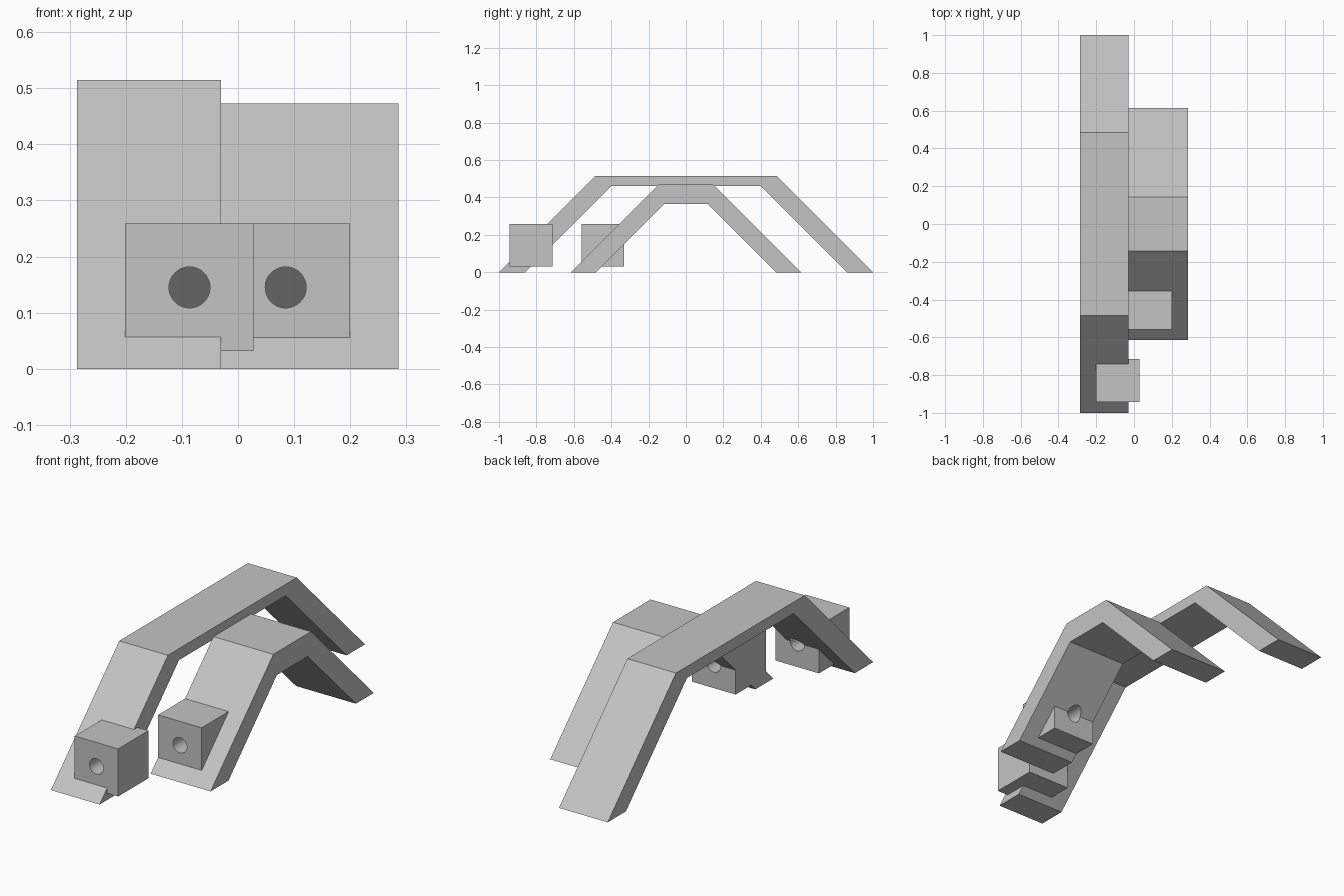
import bpy, bmesh, math
from mathutils import Matrix

if "Cube" in bpy.data.objects:
    bpy.data.objects.remove(bpy.data.objects["Cube"])

grey = bpy.data.materials.new("plain_grey")
grey.diffuse_color = (0.55, 0.55, 0.55, 1)
grey.use_nodes = True
grey.node_tree.nodes["Principled BSDF"].inputs["Base Color"].default_value = grey.diffuse_color


def add_object(name, bm):
    bmesh.ops.recalc_face_normals(bm, faces=bm.faces[:])
    mesh = bpy.data.meshes.new(name)
    bm.to_mesh(mesh)
    bm.free()
    mesh.materials.append(grey)
    obj = bpy.data.objects.new(name, mesh)
    bpy.context.collection.objects.link(obj)
    return obj


def prism(name, profile, x0, x1):
    """Extrude a (y, z) profile from x0 to x1."""
    bm = bmesh.new()
    face = bm.faces.new([bm.verts.new((x0, y, z)) for y, z in profile])
    ext = bmesh.ops.extrude_face_region(bm, geom=[face])
    verts = [v for v in ext["geom"] if isinstance(v, bmesh.types.BMVert)]
    bmesh.ops.translate(bm, verts=verts, vec=(x1 - x0, 0, 0))
    return add_object(name, bm)


def arch(name, x0, x1, outer, inner):
    """Symmetric flat-topped arch; outer and inner list half profiles, foot first."""
    mirror = lambda pts: [(-y, z) for y, z in reversed(pts)]
    half_in = list(reversed(inner))
    return prism(name, outer + mirror(outer) + mirror(half_in) + half_in, x0, x1)


def rod(name, x, y, z, radius, length):
    bm = bmesh.new()
    bmesh.ops.create_cone(bm, cap_ends=True, segments=48, radius1=radius,
                          radius2=radius, depth=length)
    bm.transform(Matrix.Translation((x, y, z)) @ Matrix.Rotation(math.pi / 2, 4, 'X'))
    return add_object(name, bm)


def boolean(target, tool, operation):
    mod = target.modifiers.new(operation.lower(), 'BOOLEAN')
    mod.operation = operation
    mod.solver = 'EXACT'
    mod.object = tool
    bpy.context.view_layer.objects.active = target
    bpy.ops.object.modifier_apply(modifier=mod.name)
    bpy.data.objects.remove(tool, do_unlink=True)


def bored_arch(frame, x0, x1, y0, y1):
    """Join a square block to the front leg and drill a hole through both."""
    z0, z1 = 0.032, 0.259
    block = prism("block", [(y0, z0), (y1, z0), (y1, z1), (y0, z1)], x0, x1)
    boolean(frame, block, 'UNION')
    hole = rod("hole_cutter", (x0 + x1) / 2, (y0 + y1) / 2, 0.145, 0.0365, 0.5)
    boolean(frame, hole, 'DIFFERENCE')
    # smooth bore, sharp edges elsewhere
    bpy.ops.object.select_all(action='DESELECT')
    frame.select_set(True)
    bpy.context.view_layer.objects.active = frame
    bpy.ops.object.shade_smooth_by_angle(angle=math.radians(30))


# long thin arch with its block
long_arch = arch("long_arch", -0.287, -0.03,
                 [(-1.0, 0), (-0.485, 0.515)], [(-0.862, 0), (-0.402, 0.46)])
bored_arch(long_arch, -0.201, 0.028, -0.943, -0.715)

# short thick arch with its block
short_arch = arch("short_arch", -0.03, 0.286,
                  [(-0.615, 0), (-0.142, 0.473)], [(-0.48, 0), (-0.116, 0.364)])
bored_arch(short_arch, -0.03, 0.2, -0.559, -0.331)
